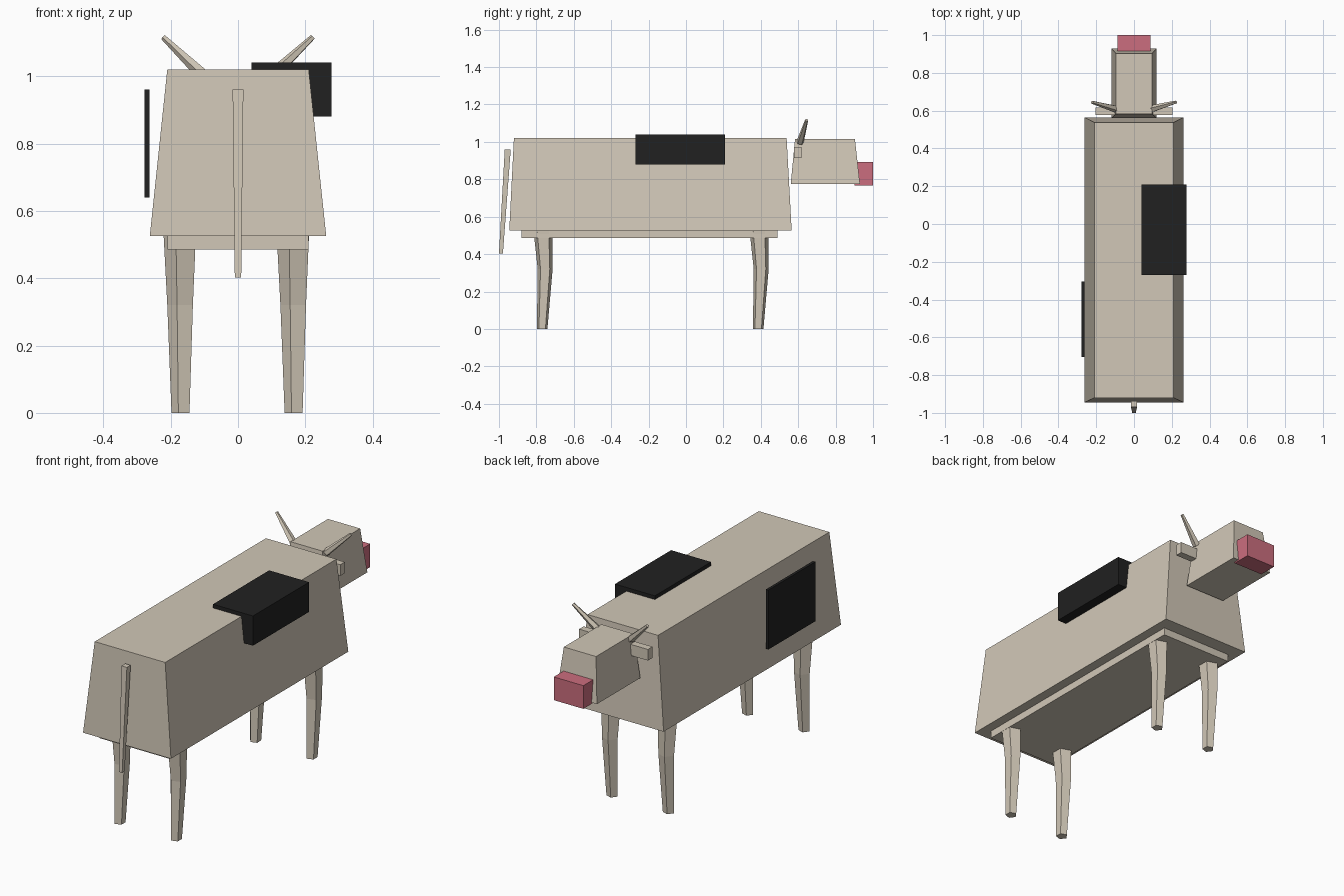
import bpy, bmesh, math
from mathutils import Vector

if "Cube" in bpy.data.objects:
    bpy.data.objects.remove(bpy.data.objects["Cube"])


def material(name, rgb):
    m = bpy.data.materials.new(name)
    m.diffuse_color = (*rgb, 1)
    m.use_nodes = True
    m.node_tree.nodes["Principled BSDF"].inputs["Base Color"].default_value = m.diffuse_color
    return m


cream = material("cream hide", (0.64, 0.575, 0.475))
pink = material("pink muzzle", (0.60, 0.155, 0.21))
black = material("black patch", (0.015, 0.015, 0.015))


def loft(name, rings, mat):
    """Skin a list of equal-length point rings and cap both ends."""
    bm = bmesh.new()
    loops = [[bm.verts.new(p) for p in ring] for ring in rings]
    n = len(loops[0])
    for a, b in zip(loops, loops[1:]):
        for i in range(n):
            j = (i + 1) % n
            bm.faces.new((a[i], a[j], b[j], b[i]))
    bm.faces.new(loops[0])
    bm.faces.new(loops[-1])
    bmesh.ops.recalc_face_normals(bm, faces=bm.faces)
    me = bpy.data.meshes.new(name)
    bm.to_mesh(me)
    bm.free()
    me.materials.append(mat)
    ob = bpy.data.objects.new(name, me)
    bpy.context.collection.objects.link(ob)
    return ob


def rect(x0, x1, y0, y1, z):
    return [(x0, y0, z), (x1, y0, z), (x1, y1, z), (x0, y1, z)]


def box(name, x, y, z, mat):
    return loft(name, [rect(*x, *y, h) for h in z], mat)


def pentagon(x, y, z, r):
    # One corner points to -x
    return [(x + r * math.cos(math.pi + math.tau * i / 5),
             y + r * math.sin(math.pi + math.tau * i / 5), z) for i in range(5)]


# Tapered body and thin belly slab
loft("body", [rect(-0.262, 0.262, -0.945, 0.565, 0.525),
              rect(-0.21, 0.21, -0.92, 0.538, 1.02)], cream)
box("belly", (-0.21, 0.21), (-0.88, 0.49), (0.485, 0.53), cream)

# Head and muzzle
loft("head", [rect(-0.12, 0.12, 0.56, 0.93, 0.775),
              rect(-0.096, 0.096, 0.583, 0.903, 1.015)], cream)
box("muzzle", (-0.088, 0.088), (0.9, 1.0), (0.768, 0.893), pink)

# Five-sided legs with a knee
for end, y in (("front", -0.765), ("back", 0.39)):
    for side, x in (("left", -0.168), ("right", 0.168)):
        loft(f"{end}_{side}_leg", [pentagon(x, y - 0.004, 0.0, 0.0295),
                                   pentagon(x, y + 0.012, 0.32, 0.042),
                                   pentagon(x, y, 0.528, 0.053)], cream)

# Ears and horns on both sides
for side, s in (("left", -1), ("right", 1)):
    box(f"{side}_ear", sorted((s * 0.09, s * 0.205)), (0.578, 0.617),
        (0.913, 0.973), cream)
    base, tip = Vector((s * 0.098, 0.61, 0.998)), Vector((s * 0.222, 0.645, 1.116))
    rot = (tip - base).to_track_quat('Z', 'Y')
    rings = [[c + rot @ Vector((r * math.cos(a), r * math.sin(a), 0))
              for a in (math.tau * i / 5 for i in range(5))]
             for c, r in ((base, 0.02), (tip, 0.0085))]
    loft(f"{side}_horn", rings, cream)

# Hanging tail
loft("tail", [rect(-0.0095, 0.0095, -1.0, -0.979, 0.402),
              rect(-0.016, 0.016, -0.969, -0.937, 0.96)], cream)

# Dark hide patches: one over the back edge, one plate on the flank
box("back_patch", (0.04, 0.278), (-0.27, 0.208), (0.88, 1.04), black)
box("flank_patch", (-0.278, -0.263), (-0.705, -0.305), (0.64, 0.96), black)
